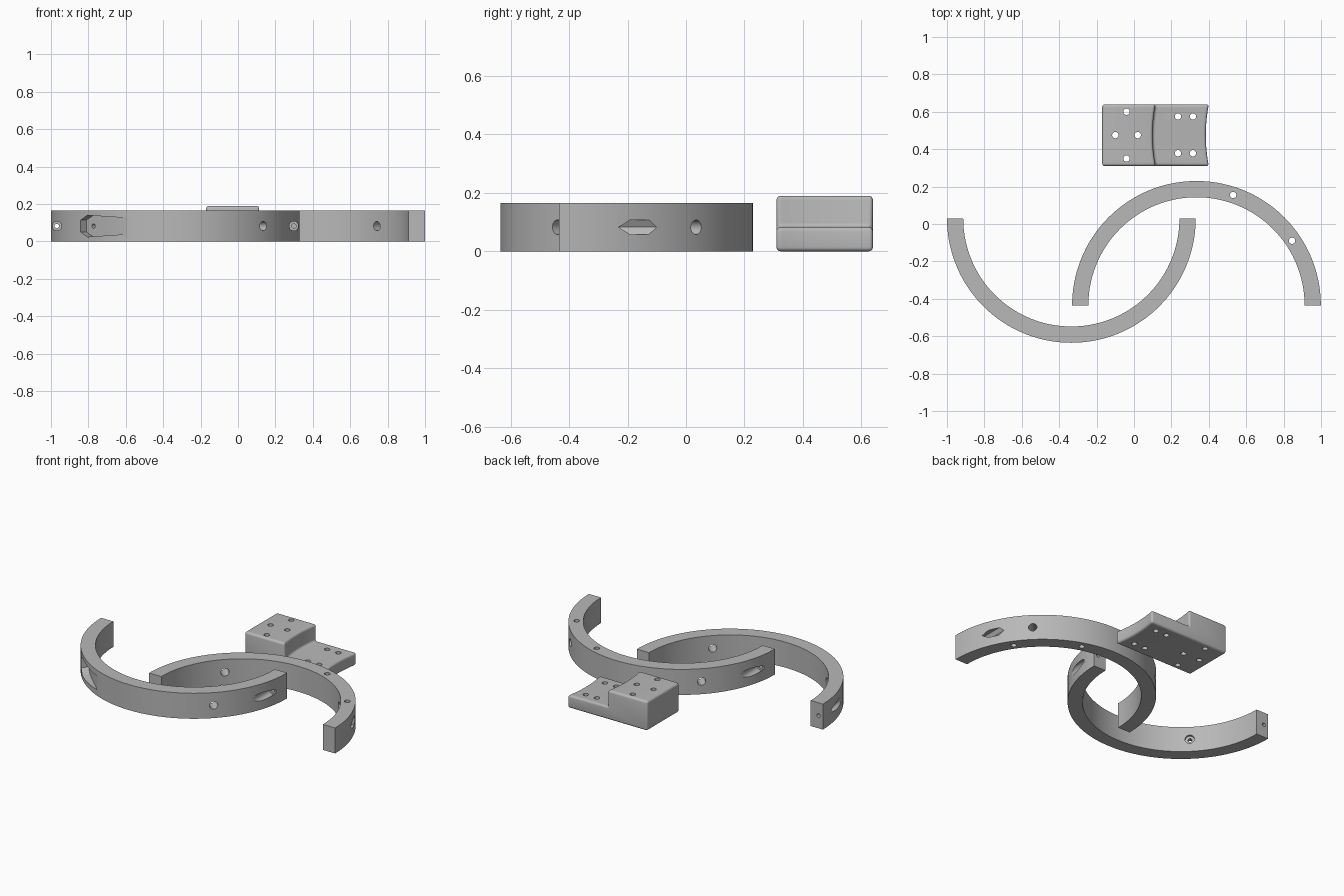
import bpy, bmesh, math
from mathutils import Vector

cube = bpy.data.objects.get("Cube")
if cube:
    bpy.data.objects.remove(cube, do_unlink=True)

grey = bpy.data.materials.new("plain_grey")
grey.use_nodes = True
grey.diffuse_color = (0.48, 0.48, 0.48, 1)
grey.node_tree.nodes["Principled BSDF"].inputs["Base Color"].default_value = grey.diffuse_color

OUTER, INNER, HEIGHT = 0.665, 0.578, 0.165
MID_Z = HEIGHT / 2
Z = Vector((0, 0, 1))


def loft(name, rows):
    """Closed solid through matching rows of points."""
    bm = bmesh.new()
    loops = [[bm.verts.new(p) for p in row] for row in rows]
    n = len(rows[0])
    for a, b in zip(loops, loops[1:]):
        for i in range(n):
            j = (i + 1) % n
            bm.faces.new((a[i], a[j], b[j], b[i]))
    bm.faces.new(loops[0])
    bm.faces.new(loops[-1])
    bmesh.ops.recalc_face_normals(bm, faces=bm.faces)
    mesh = bpy.data.meshes.new(name)
    bm.to_mesh(mesh)
    bm.free()
    mesh.materials.append(grey)
    obj = bpy.data.objects.new(name, mesh)
    bpy.context.collection.objects.link(obj)
    return obj


def activate(obj):
    bpy.ops.object.select_all(action='DESELECT')
    obj.select_set(True)
    bpy.context.view_layer.objects.active = obj


def cut(obj, start, end, outline):
    """Remove a prism whose outline is (sideways, up) about the start-end axis."""
    start, end = Vector(start), Vector(end)
    axis = (end - start).normalized()
    side = Vector((1, 0, 0)) if abs(axis.z) > 0.9 else axis.cross(Z)
    up = axis.cross(side)
    rows = [[p + side * a + up * b for a, b in outline] for p in (start, end)]
    cutter = loft("cutter", rows)
    cutter.hide_render = True
    activate(obj)
    mod = obj.modifiers.new("cut", 'BOOLEAN')
    mod.operation = 'DIFFERENCE'
    mod.solver = 'EXACT'
    mod.object = cutter
    bpy.ops.object.modifier_apply(modifier=mod.name)
    bpy.data.objects.remove(cutter, do_unlink=True)


def circle(r, sides=24):
    return [(r * math.cos(math.tau * i / sides), r * math.sin(math.tau * i / sides))
            for i in range(sides)]


def half_ring(name, cx, cy, facing):
    rows = []
    for i in range(73):
        a = facing * math.pi * i / 72
        c, s = math.cos(a), math.sin(a)
        rows.append([(cx + r * c, cy + r * s, z) for r, z in
                     ((INNER, 0), (OUTER, 0), (OUTER, HEIGHT), (INNER, HEIGHT))])
    return loft(name, rows)


def radial_cut(obj, cx, cy, degrees, r0, r1, outline):
    a = math.radians(degrees)
    ends = [(cx + r * math.cos(a), cy + r * math.sin(a), MID_Z) for r in (r0, r1)]
    cut(obj, *ends, outline)


def end_screw(obj, cx, cy, side, facing):
    """Screw hole running from an end face out through the curved wall."""
    x = cx + side * 0.634
    cut(obj, (x, cy + facing * 0.1, MID_Z), (x, cy + facing * 0.4, MID_Z), circle(0.025))
    cut(obj, (x, cy - facing * 0.05, MID_Z), (x, cy + facing * 0.3, MID_Z), circle(0.012))


# Front half ring: two end screws, a round hole and a tapered nut pocket
ax, ay = -0.335, 0.03
front_ring = half_ring("front_half_ring", ax, ay, -1)
for side in (-1, 1):
    end_screw(front_ring, ax, ay, side, -1)
radial_cut(front_ring, ax, ay, -45, 0.5, 0.75, circle(0.025))
pocket = [(0.053, -0.032), (0.053, 0.032), (0, 0.058),
          (-0.28, 0.042), (-0.28, -0.042), (0, -0.058)]
radial_cut(front_ring, ax, ay, 225, 0.619, 0.75, pocket)
radial_cut(front_ring, ax, ay, 225, 0.5, 0.65, circle(0.012))
radial_cut(front_ring, ax, ay, 225, 0.5, 0.592, circle(0.028))

# Back half ring: one end screw, a hexagonal socket, round holes and pin holes
bx, by = 0.334, -0.435
back_ring = half_ring("back_half_ring", bx, by, 1)
end_screw(back_ring, bx, by, -1, 1)
cut(back_ring, (bx + 0.604, by + 0.12, MID_Z), (bx + 0.604, by + 0.45, MID_Z), circle(0.029, 6))
for angle in (45, 135):
    radial_cut(back_ring, bx, by, angle, 0.5, 0.75, circle(0.025))
for x, y in ((0.53, 0.155), (0.845, -0.09)):
    cut(back_ring, (x, y, -0.1), (x, y, 0.3), circle(0.017))

# Stepped bracket with hollowed step and end
rows = []
for i in range(17):
    v = i / 8 - 1
    sag = 0.016 * (1 - v * v)
    end, step = 0.4 - sag, 0.115 - sag
    rows.append([(x, 0.475 + 0.165 * v, z) for x, z in
                 ((-0.17, 0), (end, 0), (end, 0.083), (step, 0.083), (step, 0.19), (-0.17, 0.19))])
bracket = loft("stepped_bracket", rows)
activate(bracket)
bevel = bracket.modifiers.new("rounded_edges", 'BEVEL')
bevel.width = 0.014
bevel.segments = 4
bevel.limit_method = 'ANGLE'
bevel.angle_limit = math.radians(40)
bpy.ops.object.modifier_apply(modifier=bevel.name)
holes = [(-0.04, 0.6), (-0.04, 0.35), (-0.1, 0.475), (0.02, 0.475)]
holes += [(x, y) for x in (0.235, 0.315) for y in (0.575, 0.378)]
for x, y in holes:
    cut(bracket, (x, y, -0.1), (x, y, 0.3), circle(0.017))

for obj in (front_ring, back_ring, bracket):
    activate(obj)
    bpy.ops.object.shade_smooth_by_angle(angle=math.radians(30))
